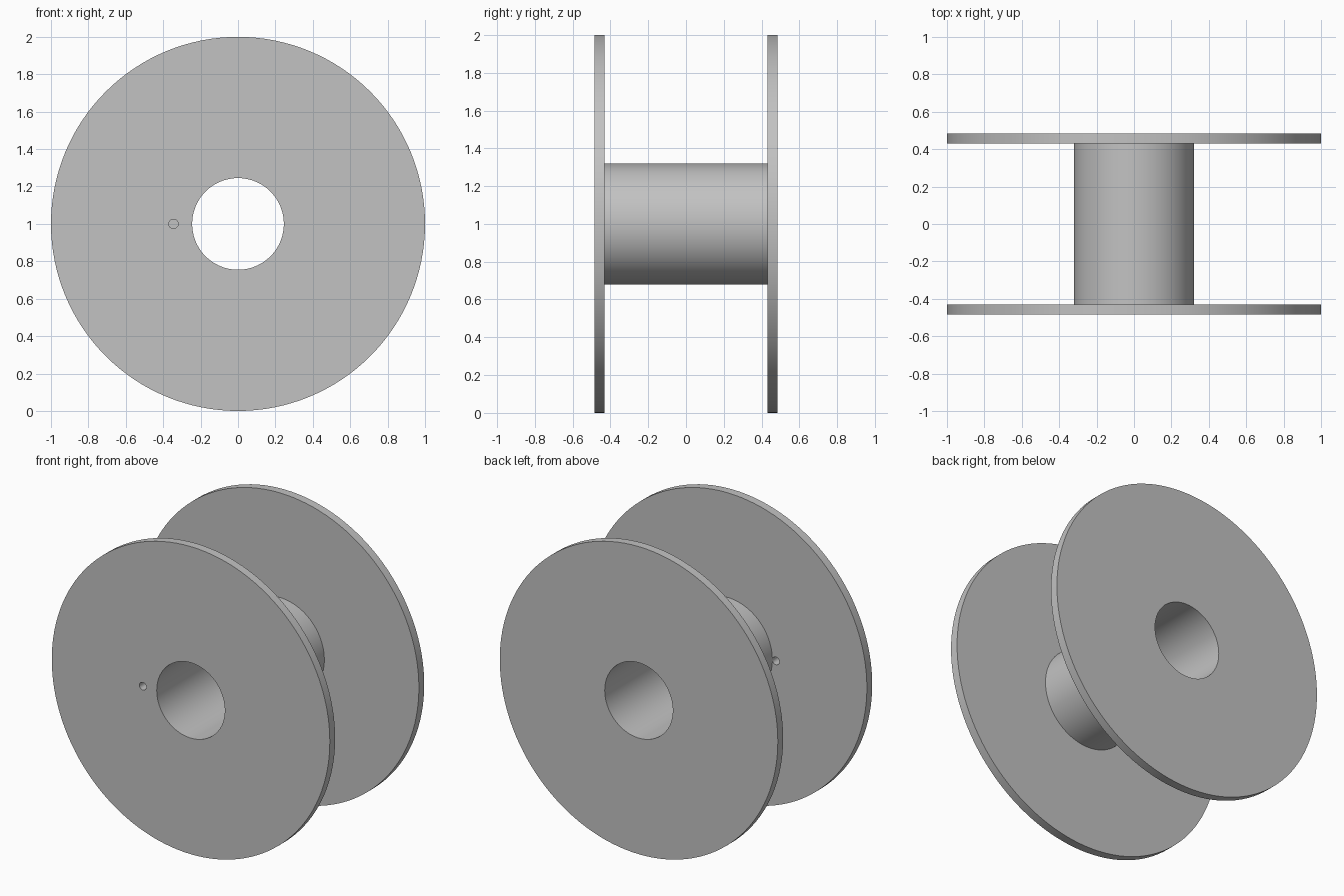
import bpy, bmesh
from math import radians, tau
from mathutils import Matrix, Vector

cube = bpy.data.objects.get("Cube")
if cube:
    bpy.data.objects.remove(cube)

CENTRE = Vector((0, 0, 1))
FLANGE_R, CORE_R, BORE_R = 1.0, 0.32, 0.245
OUTER_Y, INNER_Y = 0.485, 0.43
HOLE_X, HOLE_R = -0.345, 0.025

grey = bpy.data.materials.new("plain grey")
grey.use_nodes = True
colour = (0.54, 0.54, 0.54, 1)
grey.diffuse_color = colour
grey.node_tree.nodes["Principled BSDF"].inputs["Base Color"].default_value = colour


def make_object(name, bm):
    bmesh.ops.recalc_face_normals(bm, faces=bm.faces)
    mesh = bpy.data.meshes.new(name)
    bm.to_mesh(mesh)
    bm.free()
    mesh.materials.append(grey)
    obj = bpy.data.objects.new(name, mesh)
    bpy.context.collection.objects.link(obj)
    return obj


# Spool: closed profile of (radius, y) turned about the y axis
half = [(BORE_R, OUTER_Y), (FLANGE_R, OUTER_Y), (FLANGE_R, INNER_Y), (CORE_R, INNER_Y)]
profile = half + [(r, -y) for r, y in reversed(half)]
bm = bmesh.new()
verts = [bm.verts.new(CENTRE + Vector((r, y, 0))) for r, y in profile]
edges = [bm.edges.new((v, verts[i - 1])) for i, v in enumerate(verts)]
bmesh.ops.spin(bm, geom=verts + edges, cent=CENTRE, axis=(0, 1, 0),
               angle=tau, steps=128, use_merge=True)
bmesh.ops.remove_doubles(bm, verts=bm.verts, dist=0.0001)
spool = make_object("spool", bm)

# Cutter for the small thread hole in the front flange
bm = bmesh.new()
place = Matrix.Translation((HOLE_X, -0.46, CENTRE.z)) @ Matrix.Rotation(radians(90), 4, "X")
bmesh.ops.create_cone(bm, cap_ends=True, segments=32, radius1=HOLE_R,
                      radius2=HOLE_R, depth=0.1, matrix=place)
cutter = make_object("thread_hole_cutter", bm)
cutter.hide_render = True

cut = spool.modifiers.new("thread hole", "BOOLEAN")
cut.operation = "DIFFERENCE"
cut.solver = "EXACT"
cut.object = cutter

# Bake the hole, then shade the round walls smooth
bpy.ops.object.select_all(action="DESELECT")
spool.select_set(True)
bpy.context.view_layer.objects.active = spool
bpy.ops.object.modifier_apply(modifier=cut.name)
bpy.data.objects.remove(cutter)
bpy.ops.object.shade_smooth_by_angle(angle=radians(30))
